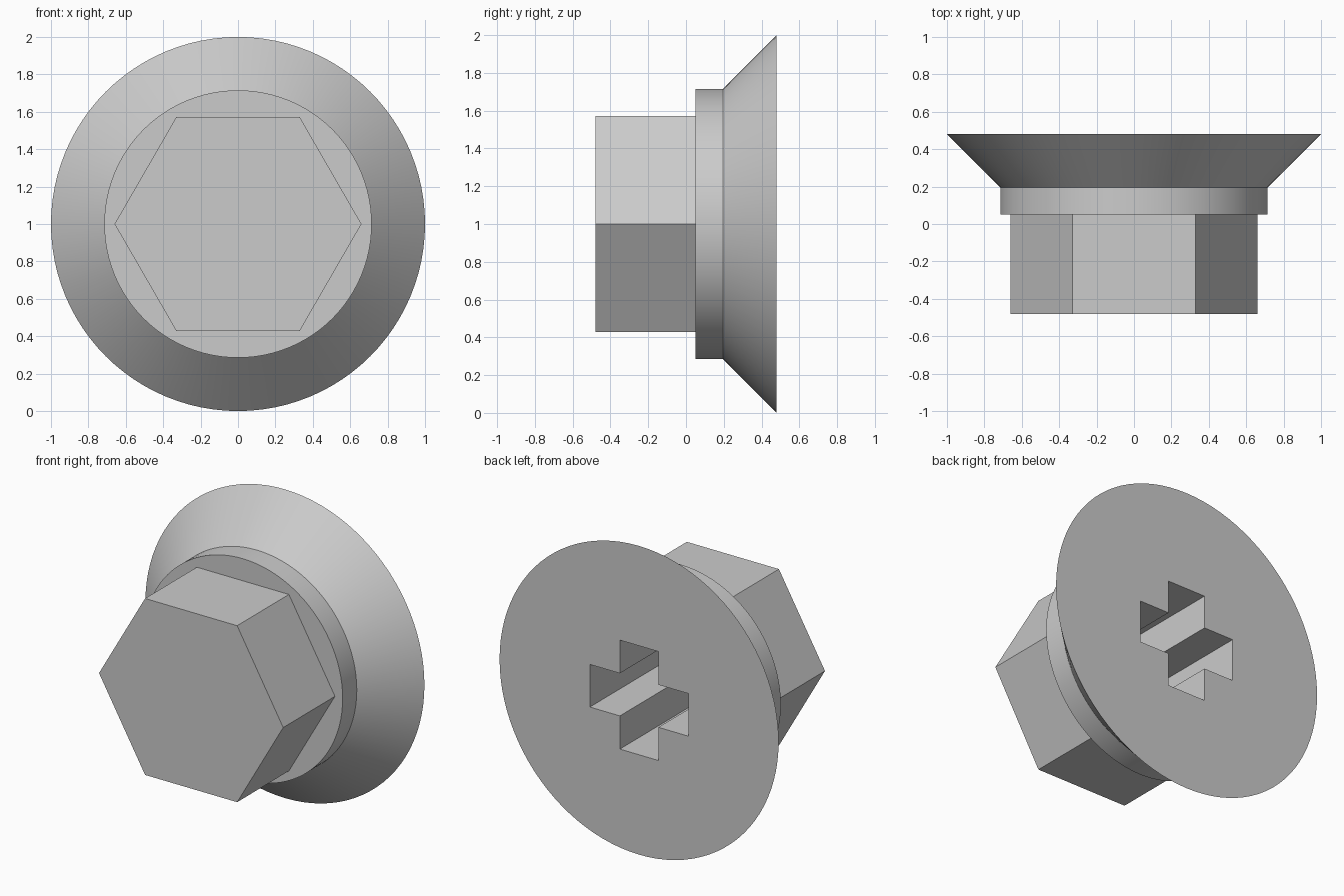
import bpy, bmesh, math

old = bpy.data.objects.get("Cube")
if old:
    bpy.data.objects.remove(old, do_unlink=True)

steel = bpy.data.materials.new("plain_grey")
steel.use_nodes = True
grey = (0.6, 0.6, 0.6, 1)
steel.diffuse_color = grey
steel.node_tree.nodes["Principled BSDF"].inputs["Base Color"].default_value = grey

AXIS_Z = 1.0      # height of the bolt axis
FRONT, SEAT, NECK, BACK = -0.48, 0.05, 0.195, 0.48


def polygon(radius, sides):
    """Regular outline as (x, z) points around the bolt axis."""
    angles = [2 * math.pi * i / sides for i in range(sides)]
    return [(radius * math.cos(a), radius * math.sin(a)) for a in angles]


def cross(span, width):
    """Plus-shaped outline made by quarter turns of one arm."""
    s, w = span / 2, width / 2
    points = arm = [(s, -w), (s, w), (w, w)]
    for _ in range(3):
        arm = [(-z, x) for x, z in arm]
        points = points + arm
    return points


def loft(name, sections):
    """Closed solid through (y, outline) sections along the bolt axis."""
    bm = bmesh.new()
    loops = [[bm.verts.new((x, y, AXIS_Z + z)) for x, z in outline]
             for y, outline in sections]
    for a, b in zip(loops, loops[1:]):
        for i in range(len(a)):
            j = (i + 1) % len(a)
            bm.faces.new((a[i], a[j], b[j], b[i]))
    bm.faces.new(loops[0])
    bm.faces.new(loops[-1])
    bmesh.ops.recalc_face_normals(bm, faces=bm.faces)
    mesh = bpy.data.meshes.new(name)
    bm.to_mesh(mesh)
    bm.free()
    mesh.materials.append(steel)
    obj = bpy.data.objects.new(name, mesh)
    bpy.context.collection.objects.link(obj)
    return obj


# Countersunk head with its collar, and the hexagonal shank
collar = polygon(0.715, 96)
head = loft("head_and_collar",
            [(SEAT, collar), (NECK, collar), (BACK, polygon(1.0, 96))])
hexagon = polygon(0.66, 6)
shank = loft("hex_shank", [(FRONT, hexagon), (SEAT, hexagon)])

# Cross socket sunk from the back through the head into the shank
plus = cross(0.706, 0.276)
cutter = loft("socket_cutter", [(BACK - 0.714, plus), (BACK + 0.1, plus)])
cutter.hide_render = True
for obj in (head, shank):
    mod = obj.modifiers.new("socket", 'BOOLEAN')
    mod.operation = 'DIFFERENCE'
    mod.solver = 'EXACT'
    mod.object = cutter
    bpy.ops.object.select_all(action='DESELECT')
    obj.select_set(True)
    bpy.context.view_layer.objects.active = obj
    bpy.ops.object.modifier_apply(modifier=mod.name)
    bpy.ops.object.shade_smooth_by_angle(angle=math.radians(30))
bpy.data.objects.remove(cutter, do_unlink=True)
